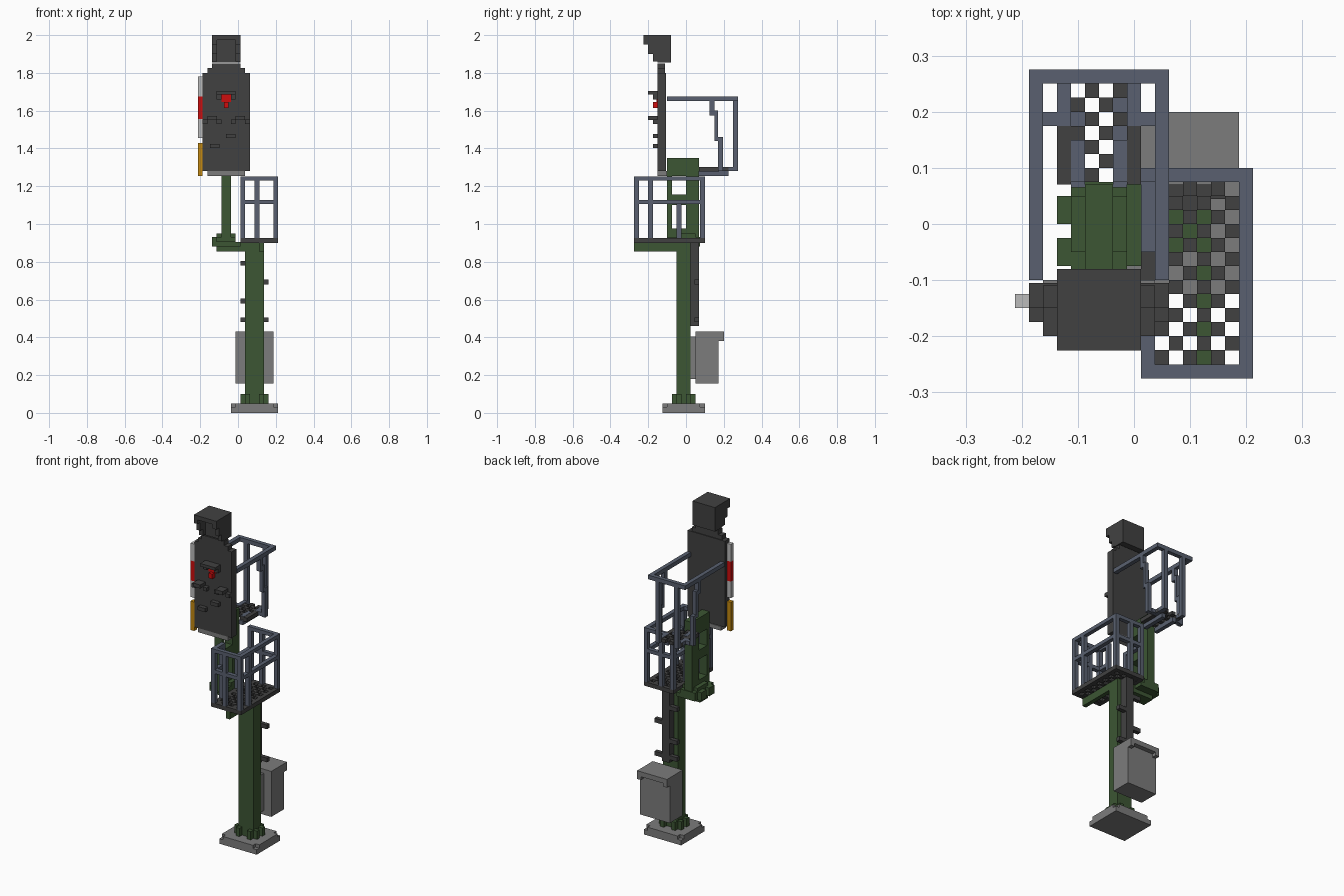
import bpy, bmesh
from mathutils import Matrix, Vector

cube = bpy.data.objects.get("Cube")
if cube:
    bpy.data.objects.remove(cube, do_unlink=True)


def material(name, r, g, b):
    m = bpy.data.materials.new(name)
    m.use_nodes = True
    m.diffuse_color = (r, g, b, 1)
    for n in m.node_tree.nodes:
        if n.type == 'BSDF_PRINCIPLED':
            n.inputs["Base Color"].default_value = (r, g, b, 1)
            n.inputs["Roughness"].default_value = 0.8
    return m


DARK = material("charcoal", 0.053, 0.053, 0.053)
GREEN = material("mast green", 0.045, 0.092, 0.033)
GREY = material("concrete grey", 0.2, 0.2, 0.2)
STEEL = material("blue steel", 0.1, 0.118, 0.16)
RED = material("signal red", 0.62, 0.004, 0.004)
WHITE = material("off white", 0.5, 0.5, 0.5)
AMBER = material("amber", 0.55, 0.25, 0.005)

V = 0.025      # block size
MID = -0.0625  # x centre of the signal head


def blocks(name, mat, boxes):
    """One object from boxes given as (x0, x1, y0, y1, z0, z1)."""
    bm = bmesh.new()
    for x0, x1, y0, y1, z0, z1 in boxes:
        size = Matrix.Diagonal((x1 - x0, y1 - y0, z1 - z0, 1))
        centre = Vector((x0 + x1, y0 + y1, z0 + z1)) / 2
        bmesh.ops.create_cube(bm, size=1, matrix=Matrix.Translation(centre) @ size)
    me = bpy.data.meshes.new(name)
    bm.to_mesh(me)
    bm.free()
    me.materials.append(mat)
    ob = bpy.data.objects.new(name, me)
    bpy.context.collection.objects.link(ob)
    return ob


def mirrored(boxes, cx):
    """The boxes plus their mirror images across x = cx."""
    return boxes + [(2 * cx - b[1], 2 * cx - b[0], *b[2:]) for b in boxes]


def grating(x0, y0, nx, ny, z0, z1):
    """Chequered open floor."""
    return [(x0 + i * V, x0 + (i + 1) * V, y0 + j * V, y0 + (j + 1) * V, z0, z1)
            for i in range(nx) for j in range(ny) if (i + j) % 2 == 0]


# Base and main column
blocks("base", GREY, [(-0.0375, 0.2125, -0.125, 0.1, 0, 0.03),
                      (-0.0125, 0.1875, -0.125, 0.1, 0.03, 0.05),
                      (-0.0375, -0.0125, -0.1, 0.075, 0.03, 0.05),
                      (0.1875, 0.2125, -0.1, 0.075, 0.03, 0.05)])
blocks("column", GREEN, [(0.0375, 0.1375, -0.05, 0.025, 0.05, 0.9)])
blocks("column_foot_lugs", GREEN, mirrored(
    [(0.0125, 0.0375, -0.05, -0.025, 0.05, 0.1), (0.0125, 0.0375, 0, 0.025, 0.05, 0.1),
     (0.0375, 0.0625, -0.075, -0.05, 0.05, 0.1), (0.0375, 0.0625, 0.025, 0.05, 0.05, 0.1)], 0.0875))

# Equipment cabinet behind the column
blocks("cabinet", GREY, [(-0.0125, 0.1875, 0.05, 0.172, 0.155, 0.4),
                         (-0.0125, 0.1875, 0.05, 0.2, 0.4, 0.43)])
blocks("cabinet_bracket", GREY, [(0.0375, 0.1375, 0.025, 0.05, 0.18, 0.405)])
blocks("cabinet_lid_tabs", GREY, mirrored([(-0.0125, 0.0125, 0.172, 0.2, 0.38, 0.4)], 0.0875))

# Climbing rail and steps
blocks("climbing_rail", DARK, [(0.0625, 0.1125, 0.025, 0.07, 0.46, 0.9)])
blocks("climbing_steps", DARK,
       [(0.0125, 0.0625, 0.045, 0.07, z, z + V) for z in (0.48, 0.58, 0.78)] +
       [(0.1125, 0.1625, 0.045, 0.07, z, z + V) for z in (0.48, 0.68)])

# Bracket arms and offset foot
blocks("platform_arm", GREEN, [(0.1125, 0.1375, -0.275, -0.05, 0.855, 0.9)])
blocks("offset_arm", GREEN, [(-0.1125, 0.0375, -0.05, 0.025, 0.855, 0.9)])
blocks("offset_foot", GREEN, [(-0.1125, 0.0125, -0.075, 0.075, 0.88, 0.905),
                              (-0.1125, -0.0125, -0.1, 0.075, 0.905, 0.93),
                              (-0.1125, -0.0875, -0.05, 0.05, 0.93, 0.95),
                              (-0.0375, -0.0125, -0.05, 0.05, 0.93, 0.95),
                              (-0.1375, -0.1125, -0.075, -0.025, 0.88, 0.93),
                              (-0.1375, -0.1125, 0, 0.05, 0.88, 0.93)])

# Upper mast with two openings
x0, x1 = -0.0875, -0.0375
blocks("upper_mast", GREEN, [(x0, x1, -0.1, -0.075, 0.93, 1.35),
                             (x0, x1, 0, 0.07, 0.93, 1.35)] +
       [(x0, x1, -0.075, 0, a, b) for a, b in ((0.93, 0.975), (1.1, 1.155), (1.255, 1.35))])

# Lower platform
blocks("lower_floor_grating", DARK, grating(0.0375, -0.25, 6, 13, 0.902, 0.925))
blocks("lower_floor_frame", DARK, [(0.0125, 0.2125, -0.275, -0.25, 0.9, 0.925),
                                   (0.0125, 0.2125, 0.075, 0.1, 0.9, 0.925),
                                   (0.0125, 0.0375, -0.25, 0.075, 0.9, 0.925),
                                   (0.1875, 0.2125, -0.25, 0.075, 0.9, 0.925)])
rails = []
for z in (1.105, 1.23):
    h = z + 0.022
    rails += [(0.0125, 0.2125, -0.275, -0.25, z, h), (0.0125, 0.2125, 0.075, 0.1, z, h),
              (0.1875, 0.2125, -0.25, 0.075, z, h), (0.0125, 0.0375, -0.25, -0.175, z, h)]
rails.append((0.0125, 0.0375, -0.05, 0.075, 1.105, 1.127))
blocks("lower_rails", STEEL, rails)
blocks("lower_posts", STEEL,
       [(x, x + V, y, y + V, 0.925, 1.23)
        for x in (0.0125, 0.0875, 0.1875) for y in (-0.275, 0.075)] +
       [(x, x + V, -0.2, -0.175, 0.925, 1.23) for x in (0.0125, 0.1875)] +
       [(0.0125, 0.0375, -0.05, -0.025, 0.925, 1.105)])

# Upper platform
blocks("upper_floor_grating", DARK, grating(-0.1375, 0.075, 6, 7, 1.28, 1.3))
blocks("upper_floor_edges", DARK, mirrored([(-0.1375, -0.1125, 0.07, 0.175, 1.278, 1.302)], MID))
blocks("upper_floor_beams", STEEL, mirrored([(-0.1125, -0.0875, 0.065, 0.225, 1.255, 1.28),
                                             (-0.1125, -0.0875, 0.075, 0.15, 1.28, 1.303)], MID))
blocks("upper_rails", STEEL, mirrored([(-0.1875, -0.1625, -0.1, 0.25, 1.65, 1.675)], MID) +
       [(-0.1875, 0.0625, 0.25, 0.275, 1.65, 1.675)])
blocks("upper_back_posts", STEEL, mirrored([(-0.1375, -0.1125, 0.25, 0.275, 1.28, 1.65),
                                            (-0.1375, -0.1125, 0.175, 0.25, 1.28, 1.303)], MID))
blocks("upper_stepped_posts", STEEL, mirrored([(-0.1875, -0.1625, 0.125, 0.15, 1.575, 1.65),
                                               (-0.1875, -0.1625, 0.15, 0.17, 1.44, 1.6),
                                               (-0.1875, -0.1625, 0.17, 0.195, 1.28, 1.46),
                                               (-0.1625, -0.1375, 0.175, 0.2, 1.28, 1.303)], MID))

# Signal board
blocks("signal_board", DARK, [(-0.1875, 0.0625, -0.15, -0.105, 1.28, 1.8)])
blocks("board_top_lugs", DARK, mirrored([(-0.1625, -0.1375, -0.15, -0.11, 1.8, 1.825)], MID))
blocks("board_sill", GREY, [(-0.1625, 0.0375, -0.15, -0.1, 1.255, 1.28)])
blocks("red_lamp", RED, [(-0.0875, -0.0375, -0.155, -0.15, 1.645, 1.685),
                         (-0.075, -0.05, -0.175, -0.15, 1.615, 1.645)])
blocks("red_lamp_hood", DARK, [(-0.1125, -0.0125, -0.2, -0.15, 1.685, 1.703)] +
       mirrored([(-0.1125, -0.0875, -0.175, -0.15, 1.66, 1.685)], MID))
blocks("lower_lamp_hoods", DARK, mirrored([(-0.1625, -0.1125, -0.2, -0.15, 1.55, 1.572),
                                           (-0.1875, -0.1625, -0.175, -0.15, 1.53, 1.552),
                                           (-0.1125, -0.0875, -0.175, -0.15, 1.53, 1.552)], MID))
blocks("small_lamp_hoods", DARK, [(-0.0625, -0.0125, -0.175, -0.15, 1.455, 1.477),
                                  (-0.1475, -0.0975, -0.175, -0.15, 1.402, 1.424)])

# Side plates of the board
sx = (-0.2125, -0.1875, -0.15, -0.125)
blocks("white_side_plates", WHITE, [(*sx, 1.675, 1.78), (*sx, 1.455, 1.555)])
blocks("red_side_plate", RED, [(*sx, 1.555, 1.675)])
blocks("amber_side_plate", AMBER, [(*sx, 1.255, 1.43)])

# Hooded top indicator
hx0, hx1 = -0.1375, 0.0125
blocks("indicator_neck", DARK, [(hx0, hx1, -0.15, -0.11, 1.8, 1.85)])
blocks("indicator_body", DARK, [(hx0, hx1, -0.15, -0.08, 1.855, 1.975),
                                (hx0, hx1, -0.225, -0.08, 1.975, 2.0)])
blocks("indicator_hood_sides", DARK, mirrored([(hx0, hx0 + V, -0.225, -0.15, 1.95, 1.975),
                                               (hx0, hx0 + V, -0.2, -0.15, 1.9, 1.95),
                                               (hx0, hx0 + V, -0.175, -0.15, 1.86, 1.9)], MID))
